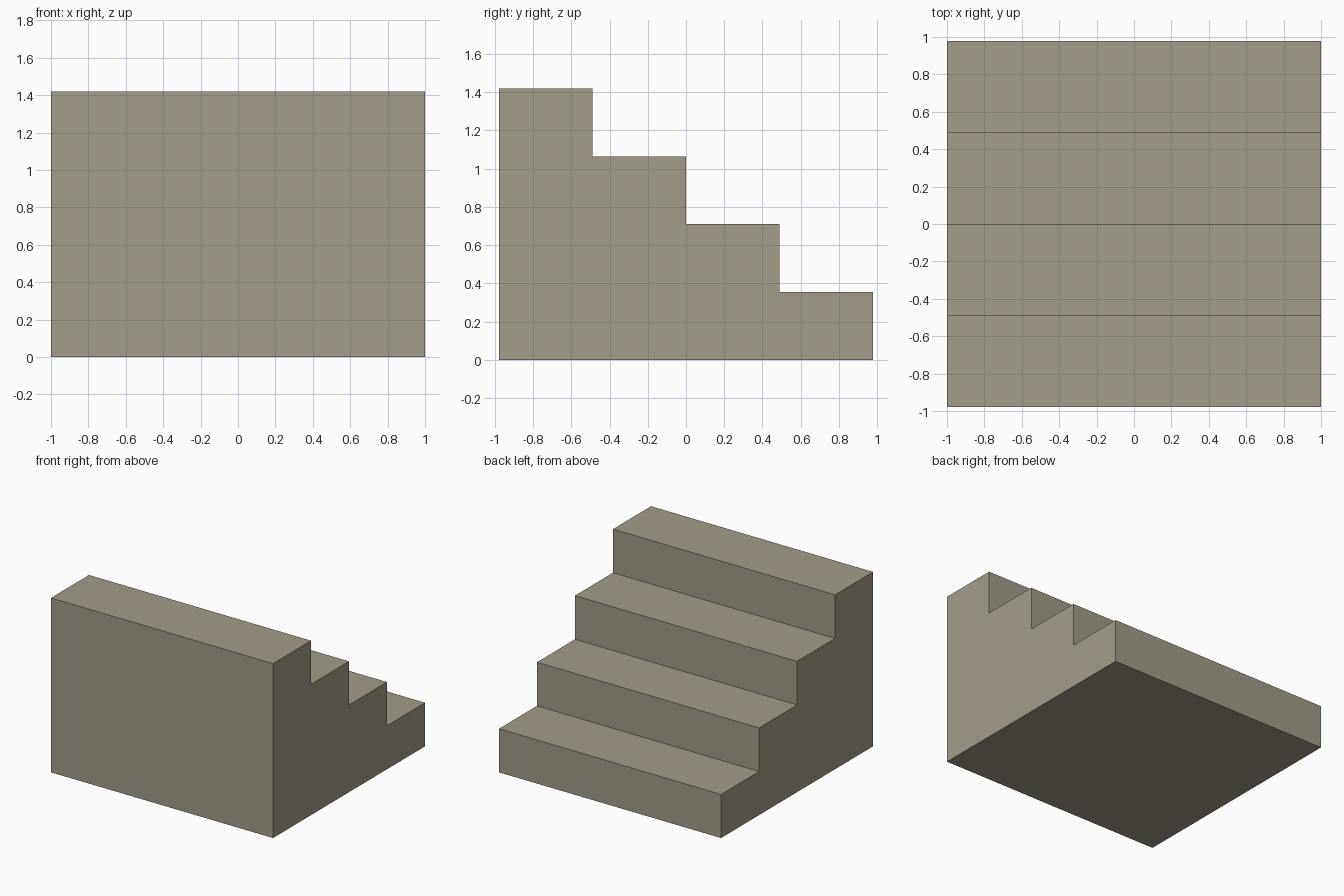
import bpy
import bmesh

cube = bpy.data.objects.get("Cube")
if cube:
    bpy.data.objects.remove(cube, do_unlink=True)

WIDTH, DEPTH, HEIGHT, STEPS = 2.0, 1.955, 1.42, 4
tread, riser = DEPTH / STEPS, HEIGHT / STEPS

# Stone colour
stone = bpy.data.materials.new("warm_grey_stone")
stone.use_nodes = True
colour = (0.366, 0.332, 0.254, 1.0)
stone.diffuse_color = colour
bsdf = stone.node_tree.nodes["Principled BSDF"]
bsdf.inputs["Base Color"].default_value = colour
bsdf.inputs["Roughness"].default_value = 0.9

# Side profile: tall at the front, stepping down to the back
profile = [(-DEPTH / 2, 0.0)]
for i in range(STEPS):
    z = HEIGHT - i * riser
    y = -DEPTH / 2 + i * tread
    profile += [(y, z), (y + tread, z)]
profile.append((DEPTH / 2, 0.0))

# Extrude the profile across the full width
bm = bmesh.new()
side = bm.faces.new([bm.verts.new((-WIDTH / 2, y, z)) for y, z in profile])
result = bmesh.ops.extrude_face_region(bm, geom=[side], use_keep_orig=True)
moved = [v for v in result["geom"] if isinstance(v, bmesh.types.BMVert)]
bmesh.ops.translate(bm, verts=moved, vec=(WIDTH, 0, 0))
bmesh.ops.recalc_face_normals(bm, faces=bm.faces)

mesh = bpy.data.meshes.new("stair_block")
bm.to_mesh(mesh)
bm.free()
mesh.materials.append(stone)
stairs = bpy.data.objects.new("stair_block", mesh)
bpy.context.collection.objects.link(stairs)
